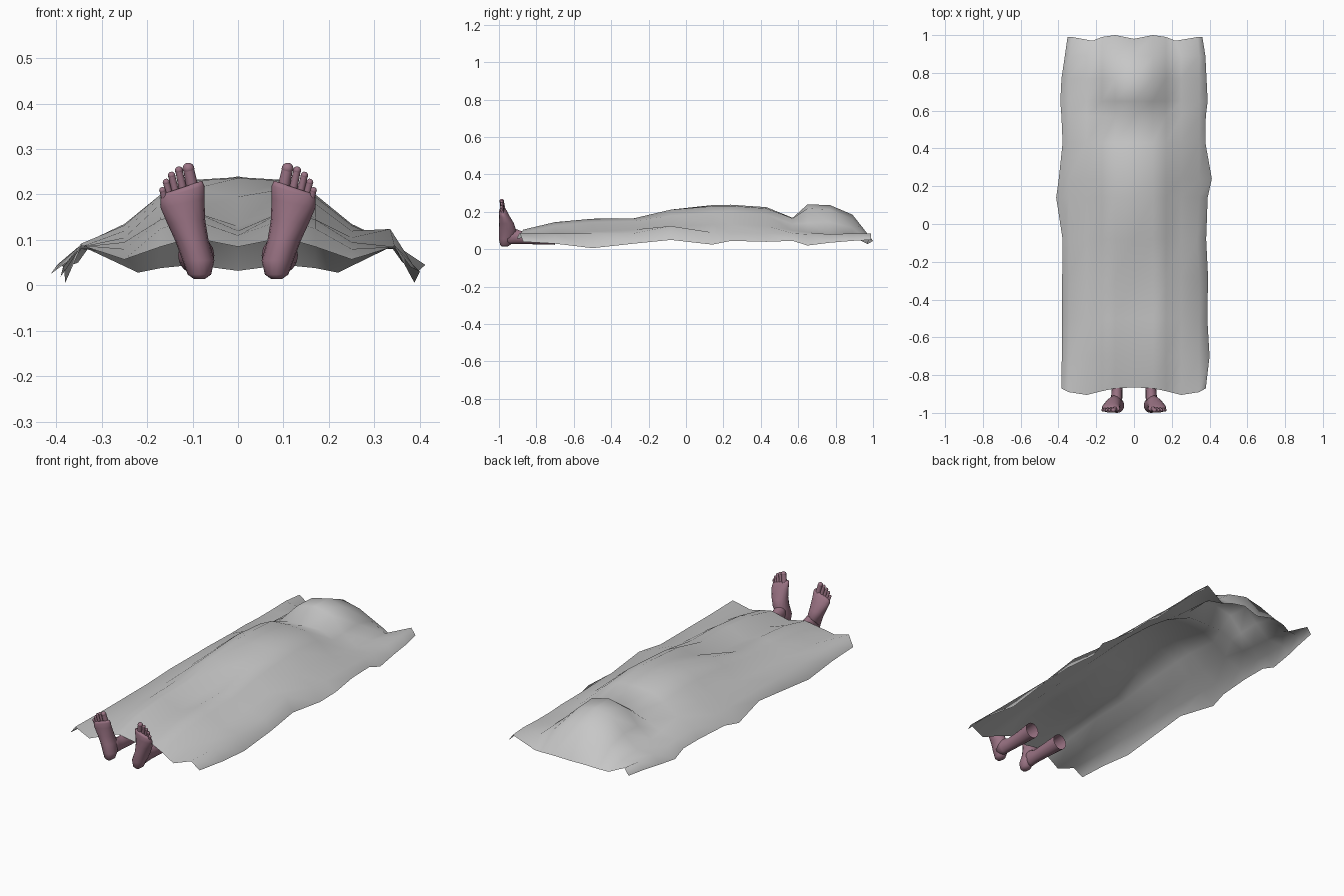
import bpy, bmesh, math
from mathutils import Vector, Matrix

if "Cube" in bpy.data.objects:
    bpy.data.objects.remove(bpy.data.objects["Cube"])


def material(name, rgb):
    m = bpy.data.materials.new(name)
    m.diffuse_color = (*rgb, 1)
    m.use_nodes = True
    m.node_tree.nodes["Principled BSDF"].inputs["Base Color"].default_value = m.diffuse_color
    return m


GREY = material("grey cloth", (0.57, 0.57, 0.57))
SKIN = material("pale mauve skin", (0.33, 0.175, 0.235))


def finish(name, bm, mat):
    me = bpy.data.meshes.new(name)
    bm.to_mesh(me)
    bm.free()
    for p in me.polygons:
        p.use_smooth = True
    me.materials.append(mat)
    ob = bpy.data.objects.new(name, me)
    bpy.context.collection.objects.link(ob)
    return ob


# Draped sheet: per row y, heights from the centre line out to the hem, hem x left and right
COLS = [0, 0.10, 0.17, 0.25, 0.345]
ROWS = [
    (-0.88, .085, .105, .085, .057, .088, .040, .385, .380),
    (-0.70, .110, .145, .125, .080, .085, .030, .382, .400),
    (-0.50, .120, .163, .145, .095, .085, .006, .380, .388),
    (-0.28, .130, .165, .150, .105, .085, .030, .380, .392),
    (-0.08, .195, .212, .180, .120, .092, .050, .378, .382),
    (0.14, .236, .230, .195, .132, .090, .025, .412, .390),
    (0.24, .238, .232, .200, .135, .090, .045, .398, .412),
    (0.43, .225, .218, .185, .125, .085, .040, .378, .378),
    (0.57, .168, .165, .135, .100, .085, .045, .384, .380),
    (0.65, .240, .218, .140, .090, .080, .020, .390, .390),
    (0.77, .236, .212, .145, .080, .080, .035, .384, .384),
    (0.89, .185, .162, .115, .070, .085, .045, .366, .378),
    (0.985, .032, .045, .038, .028, .085, .050, .352, .362),
]
FOOT_HEM = [0.015, 0.01, -0.005, -0.025, -0.01, 0.01]    # wavy ends
HEAD_HEM = [-0.005, 0.015, 0.005, -0.015, 0.005, 0.005]

bm = bmesh.new()
grid = []
for r, row in enumerate(ROWS):
    y, zs, hems = row[0], row[1:7], row[7:9]
    line = []
    for c in range(-5, 6):
        k = abs(c)
        hem = hems[0] if c < 0 else hems[1]
        x = COLS[k] if k < 5 else hem
        if k == 4:
            x = min(x, hem - 0.025)
        if r == len(ROWS) - 1 and k == 3:
            x = 0.22
        z = zs[k]
        if r == 4 and c == 4:        # single raised fold on the right
            x, z = 0.335, 0.124
        dy = FOOT_HEM[k] if r == 0 else HEAD_HEM[k] if r == len(ROWS) - 1 else 0
        line.append(bm.verts.new((math.copysign(x, c), y + dy, z)))
    grid.append(line)
for a, b in zip(grid, grid[1:]):
    for i in range(10):
        bm.faces.new((a[i], a[i + 1], b[i + 1], b[i]))
finish("sheet", bm, GREY)


def loft(bm, rings, cap_start, cap_end):
    """Skin a list of point rings."""
    vs = [[bm.verts.new(p) for p in ring] for ring in rings]
    n = len(vs[0])
    for a, b in zip(vs, vs[1:]):
        for i in range(n):
            bm.faces.new((a[i], a[(i + 1) % n], b[(i + 1) % n], b[i]))
    if cap_start:
        bm.faces.new(vs[0][::-1])
    if cap_end:
        bm.faces.new(vs[-1])


ANG = [2 * math.pi * i / 16 for i in range(16)]
# Foot, heel to ball: z, centre x, centre y, half width, half depth
FOOT = [(.014, .085, -.970, .012, .014), (.024, .085, -.966, .026, .028),
        (.055, .087, -.960, .035, .040), (.10, .102, -.953, .037, .046),
        (.14, .114, -.960, .042, .039), (.18, .122, -.972, .048, .027),
        (.205, .122, -.979, .048, .020), (.216, .121, -.982, .042, .013)]
# Lower leg, open end to ankle: y, centre x, centre z, half width, half height
LEG = [(-.70, .092, .066, .040, .042), (-.80, .090, .063, .033, .037),
       (-.88, .090, .063, .028, .034), (-.92, .092, .070, .030, .042),
       (-.955, .094, .074, .030, .048)]
# Toes: base x, base z, tip x, tip z, radius
TOES = [(.098, .205, .109, .257, .0130), (.119, .200, .130, .253, .0088),
        (.135, .195, .146, .242, .0082), (.148, .188, .158, .227, .0078),
        (.158, .178, .166, .209, .0075)]


def foot_point(cx, cy, rx, ry, z, a):
    """Ring point; upper rings slope down towards the little toe."""
    tilt = max(0, (z - .12) / .1) * .35
    dx = rx * math.cos(a)
    return cx + dx, cy + ry * math.sin(a), z - dx * tilt


def build_foot(name, side):
    bm = bmesh.new()
    loft(bm, [[foot_point(cx, cy, rx, ry, z, a) for a in ANG]
              for z, cx, cy, rx, ry in FOOT], True, True)
    loft(bm, [[(cx + rx * math.cos(a), y, cz + rz * math.sin(a)) for a in ANG]
              for y, cx, cz, rx, rz in LEG], False, True)
    # each toe is a shaft with a rounded tip
    for bx, bz, tx, tz, r in TOES:
        base, tip = Vector((bx, -.977, bz)), Vector((tx, -.985, tz))
        d = tip - base
        turn = d.to_track_quat('Z', 'Y').to_matrix().to_4x4()
        bmesh.ops.create_cone(bm, segments=10, radius1=r * 1.05, radius2=r * .92, depth=d.length,
                              matrix=Matrix.Translation((base + tip) / 2) @ turn)
        bmesh.ops.create_uvsphere(bm, u_segments=10, v_segments=7, radius=r,
                                  matrix=Matrix.Translation(tip) @ turn)
    bmesh.ops.scale(bm, vec=(side, 1, 1), verts=bm.verts)
    bmesh.ops.recalc_face_normals(bm, faces=bm.faces)
    finish(name, bm, SKIN)


build_foot("right_foot", 1)
build_foot("left_foot", -1)
